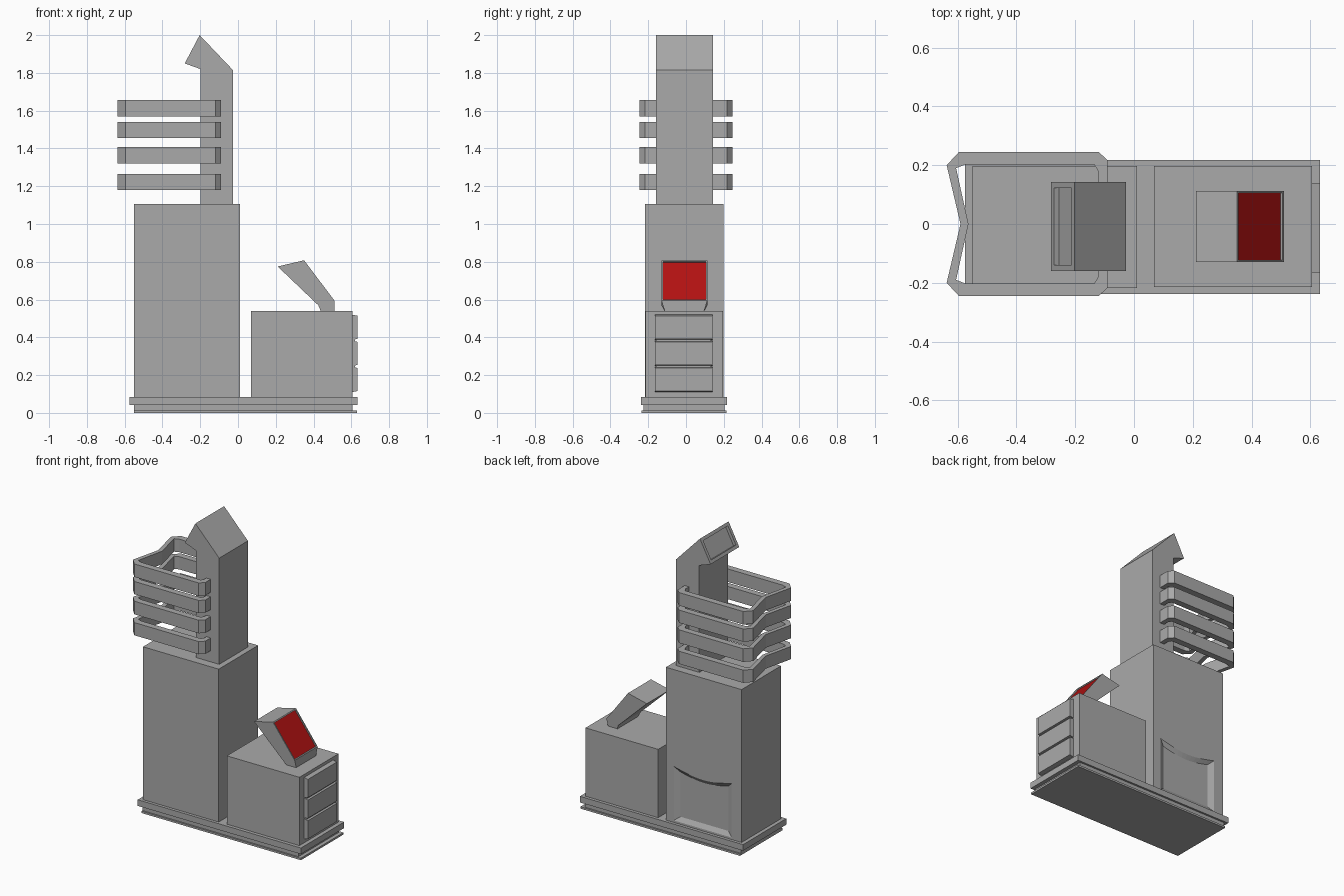
import bpy, bmesh, math
from mathutils import Vector

if "Cube" in bpy.data.objects:
    bpy.data.objects.remove(bpy.data.objects["Cube"], do_unlink=True)


def material(name, rgb):
    m = bpy.data.materials.new(name)
    m.use_nodes = True
    m.diffuse_color = (*rgb, 1)
    m.node_tree.nodes["Principled BSDF"].inputs["Base Color"].default_value = (*rgb, 1)
    return m


GREY = material("grey metal", (0.4, 0.4, 0.4))
RED = material("red screen", (0.45, 0.006, 0.006))


def finish(name, bm, mats=(GREY,)):
    bmesh.ops.recalc_face_normals(bm, faces=bm.faces)
    mesh = bpy.data.meshes.new(name)
    bm.to_mesh(mesh)
    bm.free()
    for m in mats:
        mesh.materials.append(m)
    ob = bpy.data.objects.new(name, mesh)
    bpy.context.collection.objects.link(ob)
    return ob


def box(name, x, y, z):
    bm = bmesh.new()
    bmesh.ops.create_cube(bm, size=1)
    for v in bm.verts:
        v.co = [a + (b - a) * (c + 0.5) for (a, b), c in zip((x, y, z), v.co)]
    return finish(name, bm)


def loft(bm, first, last):
    """Closed solid between two matching outlines."""
    a, b = [[bm.verts.new(p) for p in ring] for ring in (first, last)]
    bm.faces.new(a)
    bm.faces.new(b)
    for i in range(len(a)):
        j = (i + 1) % len(a)
        bm.faces.new((a[i], a[j], b[j], b[i]))
    bmesh.ops.recalc_face_normals(bm, faces=bm.faces)


def side_prism(profile, y0, y1):
    bm = bmesh.new()
    loft(bm, [(x, y0, z) for x, z in profile], [(x, y1, z) for x, z in profile])
    return bm


def recess(bm, direction, margin, depth):
    """Inset the face looking along direction and sink it."""
    d = Vector(direction).normalized()
    face = max(bm.faces, key=lambda f: f.normal.dot(d))
    bmesh.ops.inset_region(bm, faces=[face], thickness=margin)
    n = face.normal.copy()
    ring = bmesh.ops.extrude_discrete_faces(bm, faces=[face])["faces"][0]
    bmesh.ops.translate(bm, verts=ring.verts, vec=-n * depth)
    return ring


# Stepped base
box("base_foot", (-0.55, 0.63), (-0.235, 0.215), (0, 0.013))
box("base_plinth", (-0.55, 0.605), (-0.225, 0.205), (0.013, 0.042))
box("base_slab", (-0.575, 0.632), (-0.238, 0.218), (0.042, 0.083))

# Cabinets
tall = box("tall_cabinet", (-0.55, 0.01), (-0.218, 0.198), (0.083, 1.105))
box("drawer_cabinet", (0.068, 0.605), (-0.215, 0.197), (0.083, 0.54))

# Shallow scoop with a sagging top edge in the back of the tall cabinet
left, right, low, high = -0.485, -0.04, 0.09, 0.465
outline = [(right, low), (left, low)]
for i in range(13):
    t = i / 12
    outline.append((left + (right - left) * t, high - 0.035 * math.sin(math.pi * t)))
cx, cz = (left + right) / 2, 0.26
bm = bmesh.new()
loft(bm, [(x, 0.202, z) for x, z in outline],
     [(cx + (x - cx) * 0.8, 0.18, cz + (z - cz) * 0.8) for x, z in outline])
cutter = finish("scoop_cutter", bm)
cutter.hide_render = True
mod = tall.modifiers.new("scoop", "BOOLEAN")
mod.object = cutter
mod.operation = "DIFFERENCE"
mod.solver = "EXACT"
bpy.context.view_layer.objects.active = tall
bpy.ops.object.modifier_apply(modifier=mod.name)
bpy.data.objects.remove(cutter, do_unlink=True)

# Three drawers on a thinner backing panel
box("drawer_backing", (0.6, 0.62), (-0.158, 0.133), (0.115, 0.515))
for i in range(3):
    z = 0.11 + i * 0.138
    bm = bmesh.new()
    a, b = z, z + 0.134
    loft(bm, [(0.605, y, h) for y, h in ((-0.165, a), (0.14, a), (0.14, b), (-0.165, b))],
         [(0.633, y, h) for y, h in ((-0.165, a + 0.006), (0.14, a + 0.006),
                                     (0.14, b - 0.006), (-0.165, b - 0.006))])
    finish(f"drawer_{i + 1}", bm)

# Column with an angled head
bm = side_prism([(-0.198, 1.1), (-0.027, 1.1), (-0.027, 1.815), (-0.203, 2.0),
                 (-0.282, 1.85), (-0.198, 1.82)], -0.16, 0.143)
recess(bm, (-0.15, 0, 0.08), 0.03, 0.02)
finish("column_head", bm)

# Four notched hoops around the column
half_outer = [(-0.09, 0.217), (-0.12, 0.245), (-0.595, 0.245), (-0.637, 0.2), (-0.59, 0)]
half_inner = [(-0.122, 0.18), (-0.135, 0.202), (-0.575, 0.202), (-0.605, 0.19), (-0.563, 0)]


def mirrored(half):
    return half + [(x, -y) for x, y in reversed(half[:-1])]


for i, (z0, z1) in enumerate(((1.18, 1.265), (1.32, 1.408), (1.455, 1.54), (1.57, 1.657))):
    bm = bmesh.new()
    rings = [[bm.verts.new((x, y, z)) for x, y in mirrored(half)]
             for half, z in ((half_outer, z0), (half_outer, z1),
                             (half_inner, z1), (half_inner, z0))]
    count = len(rings[0])
    for r in range(4):
        a, b = rings[r], rings[(r + 1) % 4]
        for k in range(count):
            n = (k + 1) % count
            bm.faces.new((a[k], a[n], b[n], b[k]))
    finish(f"hoop_{i + 1}", bm)

# Tilted display on a tapered foot
bm = side_prism([(0.21, 0.775), (0.35, 0.808), (0.51, 0.595), (0.51, 0.535),
                 (0.44, 0.535), (0.425, 0.57)], -0.13, 0.113)
for v in bm.verts:
    if v.co.z < 0.55:
        v.co.y = -0.008 + (v.co.y + 0.008) * 0.85
screen = recess(bm, (0.21, 0, 0.16), 0.011, 0.008)
screen.material_index = 1
finish("display", bm, (GREY, RED))
